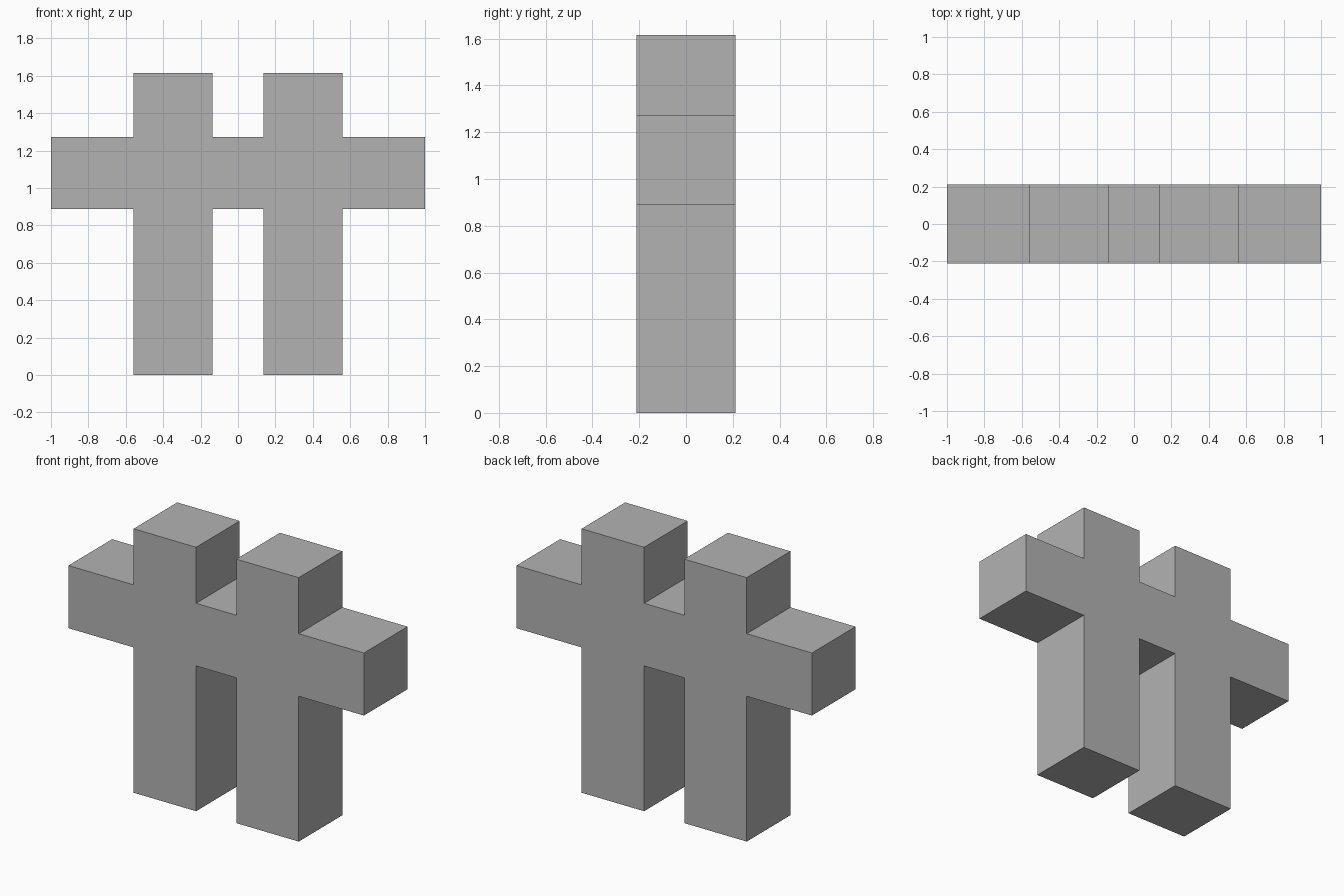
import bpy
import bmesh

default = bpy.data.objects.get("Cube")
if default:
    bpy.data.objects.remove(default, do_unlink=True)

# Key dimensions
INNER, OUTER, ARM = 0.136, 0.559, 1.0
BAR_LOW, BAR_HIGH, TOP = 0.889, 1.272, 1.615
DEPTH = 0.422

# Plain grey material
grey = bpy.data.materials.new("plain_grey")
grey.use_nodes = True
colour = (0.45, 0.45, 0.45, 1.0)
grey.diffuse_color = colour
grey.node_tree.nodes["Principled BSDF"].inputs["Base Color"].default_value = colour

# Left half of the outline, from the bar's underside around to its top
half = [
    (INNER, BAR_LOW), (INNER, 0), (OUTER, 0), (OUTER, BAR_LOW),
    (ARM, BAR_LOW), (ARM, BAR_HIGH), (OUTER, BAR_HIGH), (OUTER, TOP),
    (INNER, TOP), (INNER, BAR_HIGH),
]
outline = half + [(-x, z) for x, z in reversed(half)]

# Double cross body: mirrored outline extruded front to back
bm = bmesh.new()
front = bm.faces.new([bm.verts.new((x, -DEPTH / 2, z)) for x, z in outline])
extruded = bmesh.ops.extrude_face_region(bm, geom=[front], use_keep_orig=True)
back = [v for v in extruded["geom"] if isinstance(v, bmesh.types.BMVert)]
bmesh.ops.translate(bm, verts=back, vec=(0, DEPTH, 0))
bmesh.ops.recalc_face_normals(bm, faces=bm.faces)

mesh = bpy.data.meshes.new("double_cross_body")
bm.to_mesh(mesh)
bm.free()
mesh.materials.append(grey)
body = bpy.data.objects.new("double_cross_body", mesh)
bpy.context.collection.objects.link(body)
